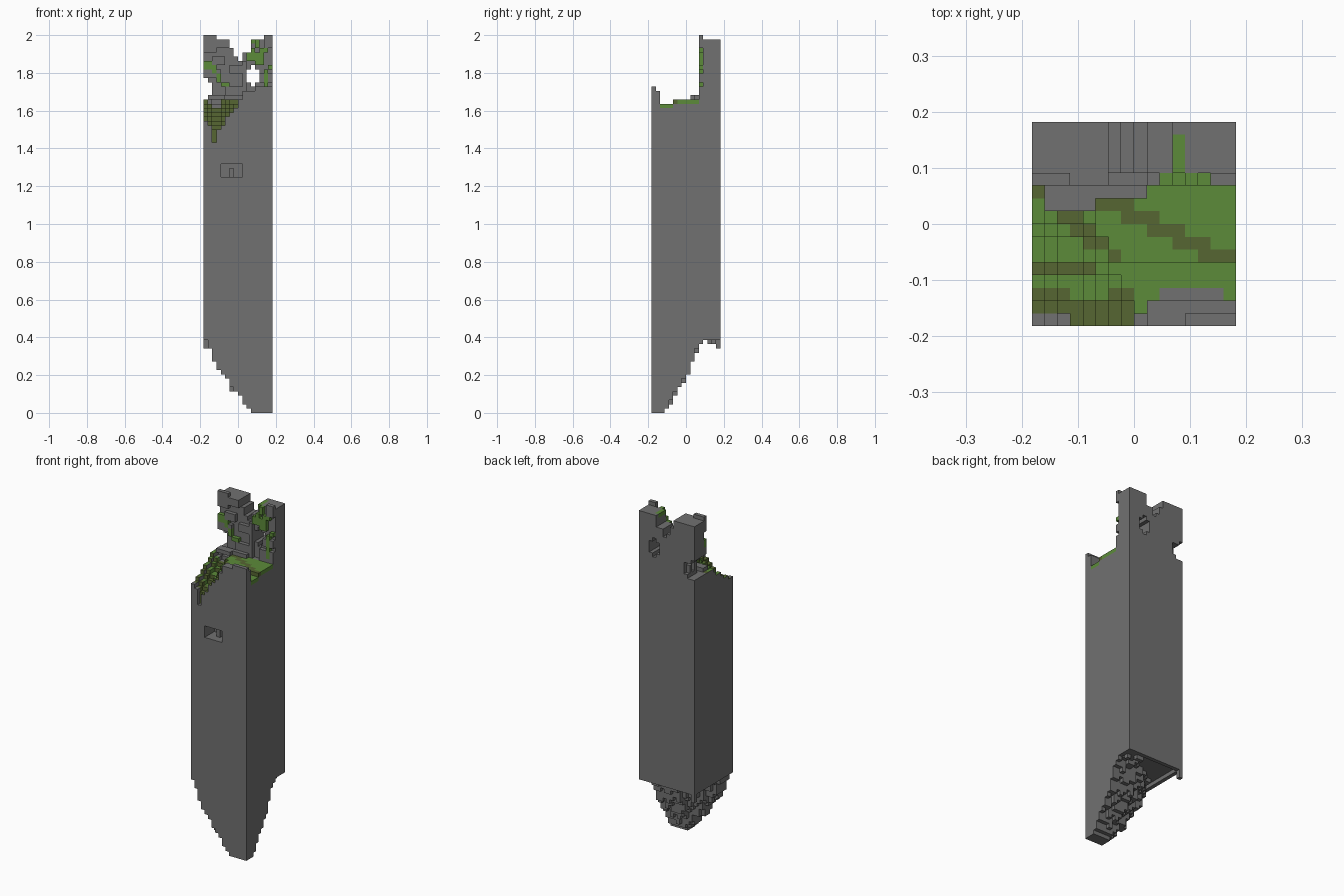
import bpy, bmesh, random

random.seed(4)
if "Cube" in bpy.data.objects:
    bpy.data.objects.remove(bpy.data.objects["Cube"], do_unlink=True)

N = 16            # blocks across
V = 1 / 44        # block size
STONE, MOSS, DARK = range(3)


def material(name, rgb):
    m = bpy.data.materials.new(name)
    m.use_nodes = True
    m.diffuse_color = (*rgb, 1)
    m.node_tree.nodes["Principled BSDF"].inputs["Base Color"].default_value = (*rgb, 1)
    return m


MATS = [material("grey stone", (0.165, 0.165, 0.165)),
        material("green moss", (0.107, 0.258, 0.042)),
        material("dark moss", (0.093, 0.133, 0.032))]

# Profiles in blocks: broken underside, front rim and back wall crest
UNDER_X = [17, 15, 12, 10, 9, 8, 6, 5, 4, 2, 1, 0, 0, 0, 0, 0]
UNDER_Y = [0, 0, 0, 1, 3, 5, 6, 8, 9, 12, 15, 16, 17, 17, 17, 17]
RIM = [68, 67, 63, 66, 67, 69, 70, 71, 72, 72, 72, 72, 72, 72, 72, 72]
CREST = [88, 88, 88, 87, 87, 87, 85, 83, 82, 84, 84, 87, 87, 87, 88, 88]
WALL_ROW = 11
FLOOR = 73

cells = {}        # (column, row, level) -> (part, colour)


def fill(cols, rows, levels, part, colour=STONE):
    for c in range(cols[0], cols[1] + 1):
        for r in range(rows[0], rows[1] + 1):
            for z in range(levels[0], levels[1] + 1):
                cells[c, r, z] = (part, colour)


def carve(cols, rows, levels):
    for c in range(cols[0], cols[1] + 1):
        for r in range(rows[0], rows[1] + 1):
            for z in range(levels[0], levels[1] + 1):
                cells.pop((c, r, z), None)


def underside(c, r):
    h = UNDER_X[c] + UNDER_Y[r]
    if 0 < c < N - 1 and 0 < r < N - 1:
        h += random.choice((-1, 0, 0, 1)) if h > 2 else 0
        return max(0, min(h, 18))
    return min(h, 17)


def platform(c, r):
    if r >= WALL_ROW:
        return FLOOR
    base = max(RIM[c], 66) if r else RIM[c]
    h = base + int(r * 0.65)
    return min(h, 72 if r < 5 else FLOOR)


def moss_colour(c, r):
    if (r == 0 and c < 3) or (1 <= c <= 3 and r >= 9):
        return STONE
    upper = abs(r - (11.5 - 0.45 * c)) < 0.75 and c > 2
    lower = abs(r - (10.1 - 0.85 * c)) < 0.7 and c < 7
    corner = c < 8 and r < 3 and not (3 <= c <= 5 and r == 2)
    ledge = c < 5 and r == 4
    return DARK if upper or lower or corner or ledge else MOSS


# Shaft with mossy broken top
for c in range(N):
    for r in range(N):
        top = platform(c, r)
        fill((c, c), (r, r), (underside(c, r), top - 1), "tower_shaft")
        if r < WALL_ROW:
            fill((c, c), (r, r), (top - 3, top - 1), "moss_cover", moss_colour(c, r))
fill((0, 0), (N - 1, N - 1), (15, 17), "tower_shaft")

# Front window recess
carve((4, 8), (0, 3), (55, 57))
fill((6, 6), (2, 3), (55, 56), "window_rubble")

# Stepped remains of the front parapet
fill((8, 15), (0, 0), (70, 72), "front_parapet")
fill((9, 15), (0, 0), (73, 74), "front_parapet")
fill((12, 15), (0, 0), (75, 75), "front_parapet")
fill((9, 15), (1, 1), (70, 74), "front_parapet")
fill((10, 14), (2, 2), (70, 71), "front_parapet")

# Ruined back wall
for c in range(N):
    fill((c, c), (WALL_ROW + 1, N - 1), (FLOOR, min(CREST[c], 87) - 1), "back_wall")

# Stones projecting from the wall face
for cols, levels in (((0, 2), (84, 87)), ((3, 5), (85, 86)), ((14, 15), (85, 87)),
                     ((0, 3), (78, 79)), ((5, 9), (73, 75)), ((2, 4), (81, 82)),
                     ((12, 15), (73, 75)), ((6, 8), (79, 80)), ((9, 9), (76, 81)),
                     ((13, 15), (77, 78))):
    fill(cols, (WALL_ROW, WALL_ROW), levels, "wall_facing_stones")

# Moss clumps on the wall face
for cols, levels in (((0, 1), (80, 81)), ((2, 2), (79, 80)), ((3, 3), (77, 78)),
                     ((4, 5), (76, 76)), ((11, 11), (82, 84)), ((12, 13), (81, 83)),
                     ((13, 14), (84, 84)), ((12, 12), (85, 86)), ((15, 15), (80, 80)),
                     ((10, 10), (82, 83)), ((14, 14), (74, 79))):
    fill(cols, (WALL_ROW, WALL_ROW), levels, "wall_moss", MOSS)
fill((11, 11), (12, 14), (86, 86), "wall_moss", MOSS)

# Holes through the back wall, and loose rubble
carve((0, 1), (WALL_ROW, N - 1), (73, 76))
carve((0, 0), (WALL_ROW, N - 1), (77, 77))
carve((2, 2), (13, N - 1), (74, 76))
carve((10, 12), (WALL_ROW, N - 1), (77, 79))
carve((11, 11), (WALL_ROW, N - 1), (76, 80))
fill((2, 2), (14, 14), (73, 75), "wall_rubble")
fill((1, 4), (9, 10), (73, 73), "wall_rubble")
fill((4, 8), (10, 10), (73, 73), "wall_rubble")

# Emit only exposed block faces, one object per part
AXES = [(a, s) for a in range(3) for s in (0, 1)]


def face_colour(cell, axis, side, colour):
    c, r, z = cell
    if cells[cell][0] != "moss_cover" or colour == STONE:
        return colour
    if (axis == 1 and r == 0) or (axis == 0 and c == 0):
        return STONE
    if axis == 0 and c == N - 1 and z < platform(c, r) - 1:
        return STONE
    return DARK if axis == 1 and side == 0 and c < 9 else colour


def build(part):
    bm = bmesh.new()
    verts = {}

    def vert(p):
        if p not in verts:
            x, y, z = p
            verts[p] = bm.verts.new(((x - N / 2) * V, (y - N / 2) * V, z * V))
        return verts[p]

    for cell, (owner, colour) in cells.items():
        if owner != part:
            continue
        for axis, side in AXES:
            near = list(cell)
            near[axis] += 2 * side - 1
            if tuple(near) in cells:
                continue
            u, w = (axis + 1) % 3, (axis + 2) % 3
            loop = []
            for du, dw in ((0, 0), (1, 0), (1, 1), (0, 1)):
                p = list(cell)
                p[axis] += side
                p[u] += du
                p[w] += dw
                loop.append(vert(tuple(p)))
            face = bm.faces.new(loop if side else loop[::-1])
            face.material_index = face_colour(cell, axis, side, colour)
    # Merge flat areas into larger faces
    bmesh.ops.dissolve_limit(bm, angle_limit=0.01, verts=bm.verts[:],
                             edges=bm.edges[:], delimit={'MATERIAL'})
    mesh = bpy.data.meshes.new(part)
    bm.to_mesh(mesh)
    bm.free()
    for m in MATS:
        mesh.materials.append(m)
    bpy.context.collection.objects.link(bpy.data.objects.new(part, mesh))


for part in sorted({owner for owner, _ in cells.values()}):
    build(part)
